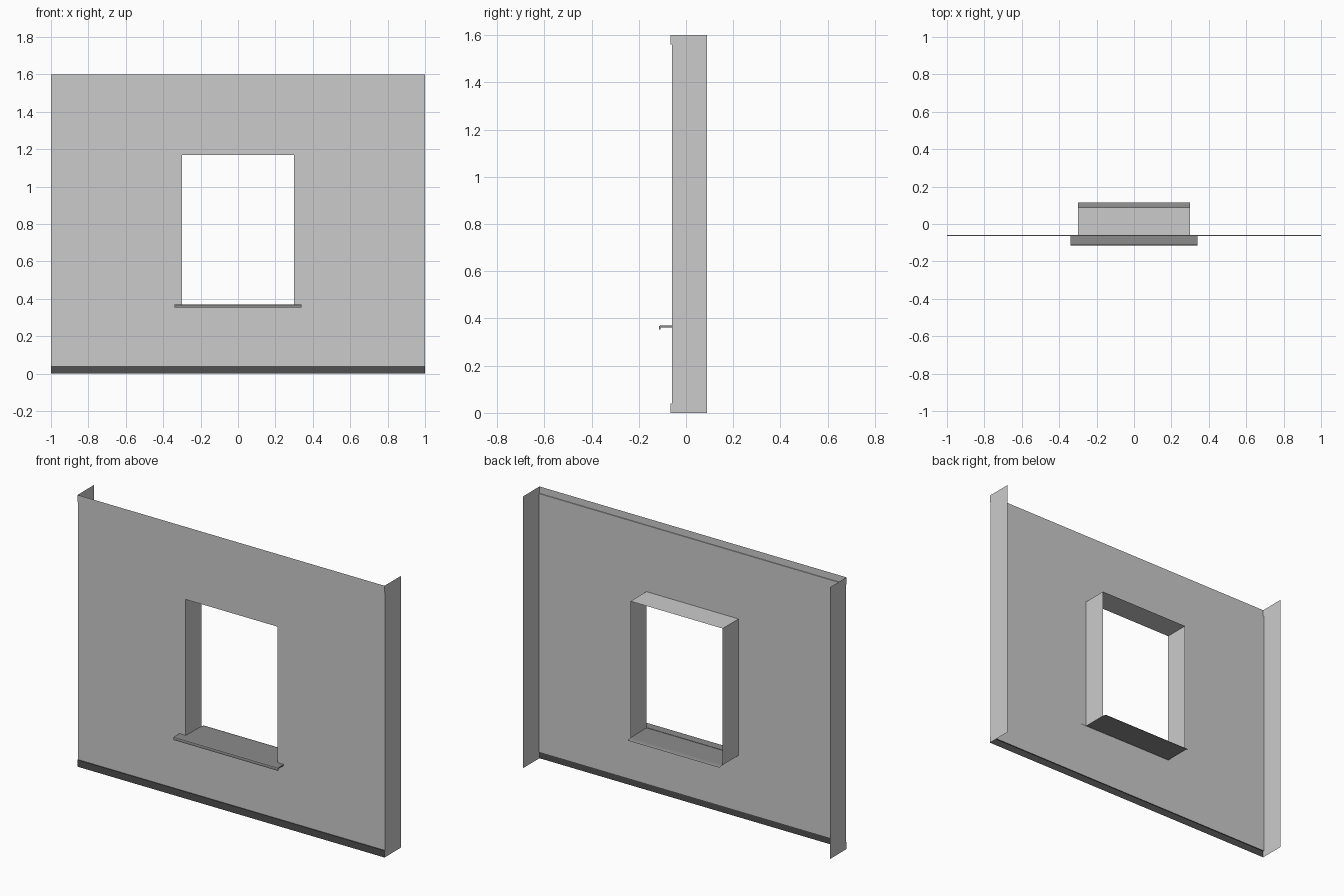
import bpy, bmesh

if "Cube" in bpy.data.objects:
    bpy.data.objects.remove(bpy.data.objects["Cube"])

FRONT, BACK, STEP = -0.06, 0.088, 0.005      # wall plane, flange rear edge, trim offset
HEIGHT, TRIM = 1.6, 0.04
WIN_X, WIN_LO, WIN_HI = 0.30, 0.366, 1.17


def material(name, v):
    m = bpy.data.materials.new(name)
    m.diffuse_color = (v, v, v, 1)
    m.use_nodes = True
    m.node_tree.nodes["Principled BSDF"].inputs["Base Color"].default_value = m.diffuse_color
    return m


def finish(name, bm, mat=None):
    me = bpy.data.meshes.new(name)
    bm.to_mesh(me)
    bm.free()
    ob = bpy.data.objects.new(name, me)
    bpy.context.collection.objects.link(ob)
    if mat:
        me.materials.append(mat)
    return ob


def extrude_x(name, profile, half, mat=None, solid=False):
    """Sweep a (y, z) profile from -half to half along x."""
    bm = bmesh.new()
    a = [bm.verts.new((-half, y, z)) for y, z in profile]
    b = [bm.verts.new((half, y, z)) for y, z in profile]
    n = len(profile)
    for i in range(n if solid else n - 1):
        j = (i + 1) % n
        bm.faces.new((a[i], b[i], b[j], a[j]))
    if solid:
        bm.faces.new(a)
        bm.faces.new(b[::-1])
        bmesh.ops.recalc_face_normals(bm, faces=bm.faces)
    return finish(name, bm, mat)


def quad(bm, pts):
    bm.faces.new([bm.verts.new(p) for p in pts])


dark = material("dark_base", 0.08)
mid = material("mid_trim", 0.56)
slate = material("sill_grey", 0.26)

# wall sheet with the window opening left out
bm = bmesh.new()
xs = (-1, -WIN_X, WIN_X, 1)
zs = (TRIM, WIN_LO, WIN_HI, HEIGHT - TRIM)
for i in range(3):
    for k in range(3):
        if (i, k) != (1, 1):
            quad(bm, [(xs[i], FRONT, zs[k]), (xs[i + 1], FRONT, zs[k]),
                      (xs[i + 1], FRONT, zs[k + 1]), (xs[i], FRONT, zs[k + 1])])
bmesh.ops.remove_doubles(bm, verts=bm.verts, dist=1e-5)
finish("wall_panel", bm)

# top and bottom bands, stepped slightly forward
out = FRONT - STEP
extrude_x("top_band", [(FRONT, HEIGHT - TRIM), (out, HEIGHT - TRIM), (out, HEIGHT)], 1, mid)
extrude_x("base_band", [(out, 0), (out, TRIM), (FRONT, TRIM)], 1, dark)

# side returns, with small tabs closing the ends of the bands
for side, s in (("left", -1), ("right", 1)):
    bm = bmesh.new()
    for y0, y1, z0, z1 in ((FRONT, BACK, 0, HEIGHT), (out, FRONT, 0, TRIM),
                           (out, FRONT, HEIGHT - TRIM, HEIGHT)):
        p = [(s, y0, z0), (s, y1, z0), (s, y1, z1), (s, y0, z1)]
        quad(bm, p if s > 0 else p[::-1])
    finish(side + "_return", bm)

# window jambs and head
bm = bmesh.new()
path = [(-WIN_X, WIN_LO), (-WIN_X, WIN_HI), (WIN_X, WIN_HI), (WIN_X, WIN_LO)]
f = [bm.verts.new((x, FRONT, z)) for x, z in path]
r = [bm.verts.new((x, BACK, z)) for x, z in path]
for i in range(3):
    bm.faces.new((f[i], f[i + 1], r[i + 1], r[i]))
finish("window_reveal", bm)

# sill: sheet through the opening with a drooping rear edge
extrude_x("sill_inner", [(FRONT, 0.368), (BACK + 0.002, 0.366),
                         (0.105, 0.364), (0.115, 0.360)], WIN_X, slate)

# projecting front nose with a turned-down lip
extrude_x("sill_nose", [(FRONT, 0.370), (-0.107, 0.370), (-0.113, 0.368), (-0.115, 0.363),
                        (-0.115, 0.353), (-0.109, 0.353), (-0.109, 0.362), (FRONT, 0.362)],
          0.34, slate, solid=True)
